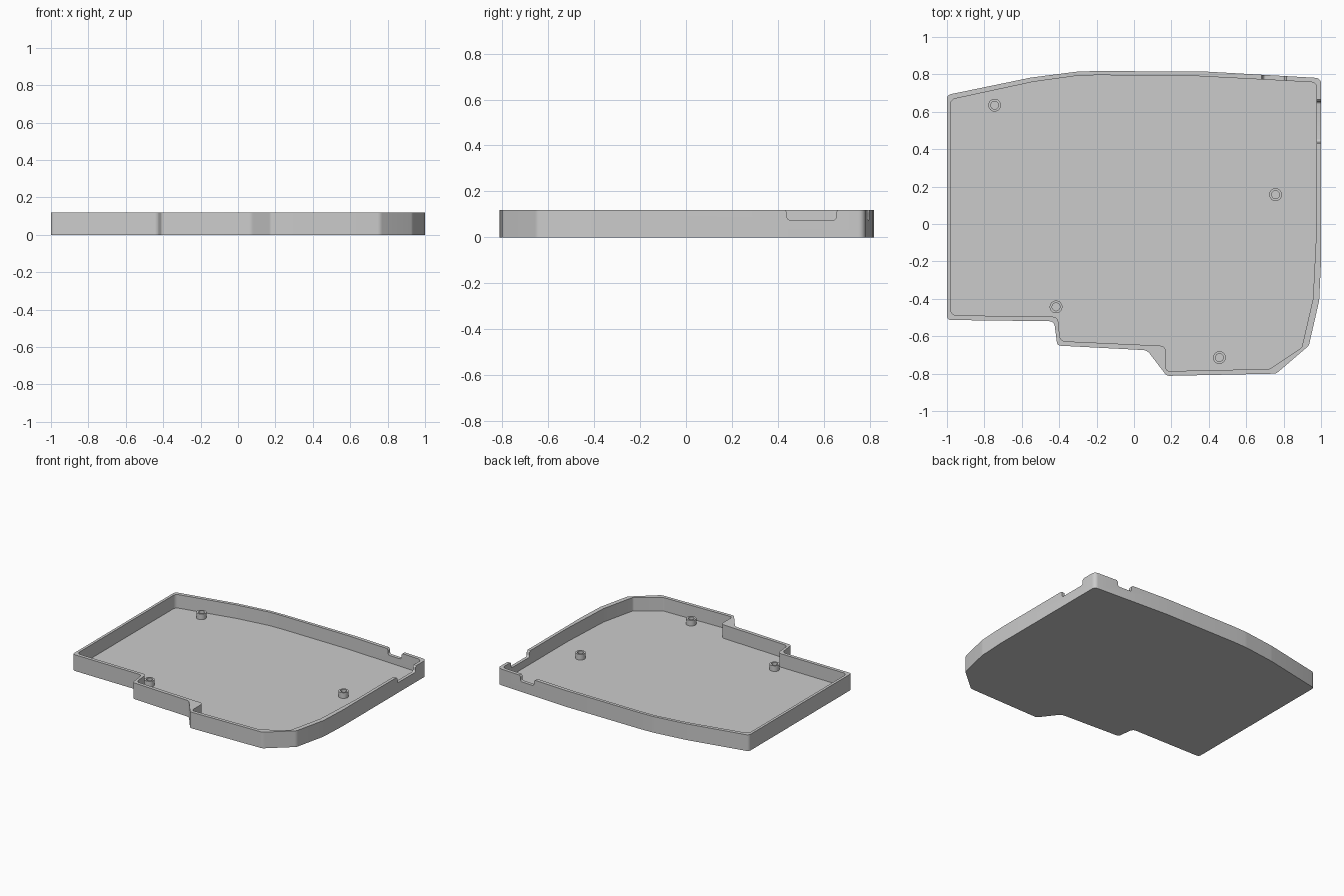
import bpy, bmesh, math
from mathutils import Vector, Matrix

HEIGHT, FLOOR, NOTCH_Z = 0.12, 0.02, 0.075

if "Cube" in bpy.data.objects:
    bpy.data.objects.remove(bpy.data.objects["Cube"], do_unlink=True)

grey = bpy.data.materials.new("plain_grey")
grey.use_nodes = True
color = (0.6, 0.6, 0.6, 1)
grey.diffuse_color = color
grey.node_tree.nodes["Principled BSDF"].inputs["Base Color"].default_value = color


def rounded(corners, steps=6):
    """Replace each (x, y, radius) corner with a tangent arc."""
    out = []
    for i, (x, y, r) in enumerate(corners):
        p = Vector((x, y))
        if r == 0:
            out.append(p)
            continue
        a = (Vector(corners[i - 1][:2]) - p).normalized()
        b = (Vector(corners[(i + 1) % len(corners)][:2]) - p).normalized()
        half = a.angle(b) / 2
        reach = r / math.tan(half)
        centre = p + (a + b).normalized() * (r / math.sin(half))
        start, end = p + a * reach - centre, p + b * reach - centre
        sweep = end.angle_signed(start)
        for k in range(steps + 1):
            out.append(centre + Matrix.Rotation(sweep * k / steps, 2) @ start)
    return out


def finish(name, bm):
    bmesh.ops.recalc_face_normals(bm, faces=bm.faces)
    mesh = bpy.data.meshes.new(name)
    bm.to_mesh(mesh)
    bm.free()
    mesh.materials.append(grey)
    obj = bpy.data.objects.new(name, mesh)
    bpy.context.collection.objects.link(obj)
    return obj


def prism(name, points, low, high, matrix=Matrix()):
    bm = bmesh.new()
    face = bm.faces.new([bm.verts.new((p.x, p.y, low)) for p in points])
    top = bmesh.ops.extrude_face_region(bm, geom=[face])["geom"]
    verts = [v for v in top if isinstance(v, bmesh.types.BMVert)]
    bmesh.ops.translate(bm, verts=verts, vec=(0, 0, high - low))
    bm.transform(matrix)
    return finish(name, bm)


def smooth(obj):
    bpy.ops.object.select_all(action="DESELECT")
    obj.select_set(True)
    bpy.context.view_layer.objects.active = obj
    bpy.ops.object.shade_smooth_by_angle(angle=math.radians(30))


def cut(obj, cutter):
    cutter.hide_render = True
    mod = obj.modifiers.new("cut", "BOOLEAN")
    mod.operation, mod.solver, mod.object = "DIFFERENCE", "EXACT", cutter
    bpy.context.view_layer.objects.active = obj
    bpy.ops.object.modifier_apply(modifier=mod.name)
    bpy.data.objects.remove(cutter, do_unlink=True)


# Tray outline and the slightly different inside outline
outer = [(-1, 0.69, .025), (-0.55, 0.783, .3), (-0.3, 0.815, .3), (-0.19, 0.818, 0),
         (0.4, 0.814, 0), (1, 0.78, .03), (1, -0.2, 0), (0.99, -0.41, .1),
         (0.935, -0.65, .04), (0.76, -0.8, .04), (0.175, -0.812, .03),
         (0.07, -0.675, .05), (-0.41, -0.65, .02), (-0.427, -0.52, .03),
         (-1, -0.513, .02)]
inner = [(-0.98, 0.665, .03), (-0.54, 0.76, .3), (-0.3, 0.793, .3), (-0.19, 0.796, 0),
         (0.35, 0.79, 0), (0.977, 0.757, .03), (0.977, 0, 0), (0.957, -0.4, .1),
         (0.897, -0.66, .02), (0.725, -0.775, .02), (0.17, -0.787, .02),
         (0.17, -0.652, .03), (-0.395, -0.626, .03), (-0.407, -0.496, .03),
         (-0.98, -0.488, .03)]
tray = prism("tray", rounded(outer), 0, HEIGHT)
cut(tray, prism("cavity_cutter", rounded(inner), FLOOR, HEIGHT * 2))


# Cable notches in the rim
def notch(width):
    w, top = width / 2, HEIGHT + 0.05
    return rounded([(-w, NOTCH_Z, .015), (w, NOTCH_Z, .015), (w, HEIGHT - .01, .009),
                    (w + .01, HEIGHT, 0), (w + .01, top, 0), (-w - .01, top, 0),
                    (-w - .01, HEIGHT, 0), (-w, HEIGHT - .01, .009)])


upright = Matrix.Rotation(math.pi / 2, 4, "X")
back = Matrix.Translation((0.748, 0.775, 0)) @ upright
side = Matrix.Translation((0.99, 0.547, 0)) @ Matrix.Rotation(math.pi / 2, 4, "Z") @ upright
cut(tray, prism("back_notch_cutter", notch(0.115), -0.06, 0.06, back))
cut(tray, prism("side_notch_cutter", notch(0.215), -0.06, 0.06, side))
smooth(tray)

# Hollow screw posts, each a lathed ring
posts = [(-0.745, 0.635), (0.757, 0.157), (-0.417, -0.443), (0.457, -0.714)]
ring = [(0.034, FLOOR), (0.034, 0.062), (0.021, 0.062), (0.021, FLOOR + 0.001)]
for i, (x, y) in enumerate(posts):
    bm = bmesh.new()
    verts = [bm.verts.new((r, 0, z)) for r, z in ring]
    edges = [bm.edges.new((verts[k], verts[(k + 1) % 4])) for k in range(4)]
    bmesh.ops.spin(bm, geom=verts + edges, cent=(0, 0, 0), axis=(0, 0, 1),
                   angle=math.tau, steps=32)
    bmesh.ops.remove_doubles(bm, verts=bm.verts, dist=1e-4)
    post = finish("screw_post_%d" % (i + 1), bm)
    post.location = (x, y, 0)
    smooth(post)
